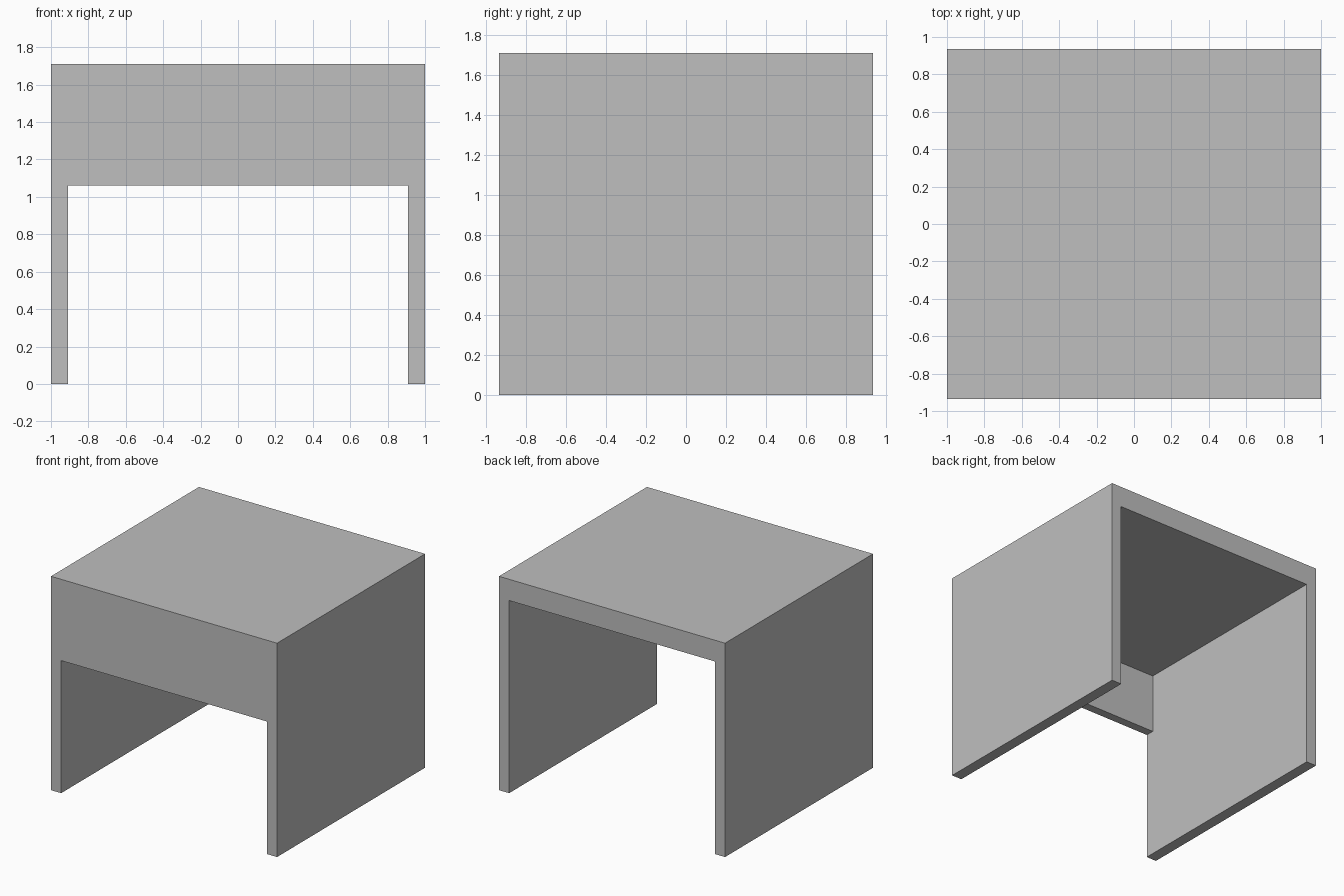
import bpy
import bmesh
from mathutils import Vector

cube = bpy.data.objects.get("Cube")
if cube:
    bpy.data.objects.remove(cube, do_unlink=True)

HALF_W, HALF_D, HEIGHT = 1.0, 0.935, 1.71
WALL, TOP = 0.09, 0.17
APRON_BOTTOM, APRON_DEPTH = 1.06, 0.07

grey = bpy.data.materials.new("plain grey")
grey.use_nodes = True
colour = (0.52, 0.52, 0.52, 1)
grey.diffuse_color = colour
grey.node_tree.nodes["Principled BSDF"].inputs["Base Color"].default_value = colour


def extrude_profile(name, profile, y_front, y_back):
    """Extrude an x-z outline from front to back."""
    bm = bmesh.new()
    face = bm.faces.new([bm.verts.new((x, y_front, z)) for x, z in profile])
    result = bmesh.ops.extrude_face_region(bm, geom=[face], use_keep_orig=True)
    moved = [v for v in result["geom"] if isinstance(v, bmesh.types.BMVert)]
    bmesh.ops.translate(bm, verts=moved, vec=Vector((0, y_back - y_front, 0)))
    bmesh.ops.recalc_face_normals(bm, faces=bm.faces)
    mesh = bpy.data.meshes.new(name)
    bm.to_mesh(mesh)
    bm.free()
    mesh.materials.append(grey)
    obj = bpy.data.objects.new(name, mesh)
    bpy.context.collection.objects.link(obj)
    return obj


# Side walls and top as one continuous shell
inner_x, inner_z = HALF_W - WALL, HEIGHT - TOP
half = [(inner_x, inner_z), (inner_x, 0), (HALF_W, 0), (HALF_W, HEIGHT)]
shell = half + [(-x, z) for x, z in reversed(half)]
extrude_profile("table_shell", shell, -HALF_D, HALF_D)

# Front apron hanging between the walls
apron = [(-inner_x, APRON_BOTTOM), (inner_x, APRON_BOTTOM),
         (inner_x, inner_z), (-inner_x, inner_z)]
extrude_profile("front_apron", apron, -HALF_D, -HALF_D + APRON_DEPTH)
